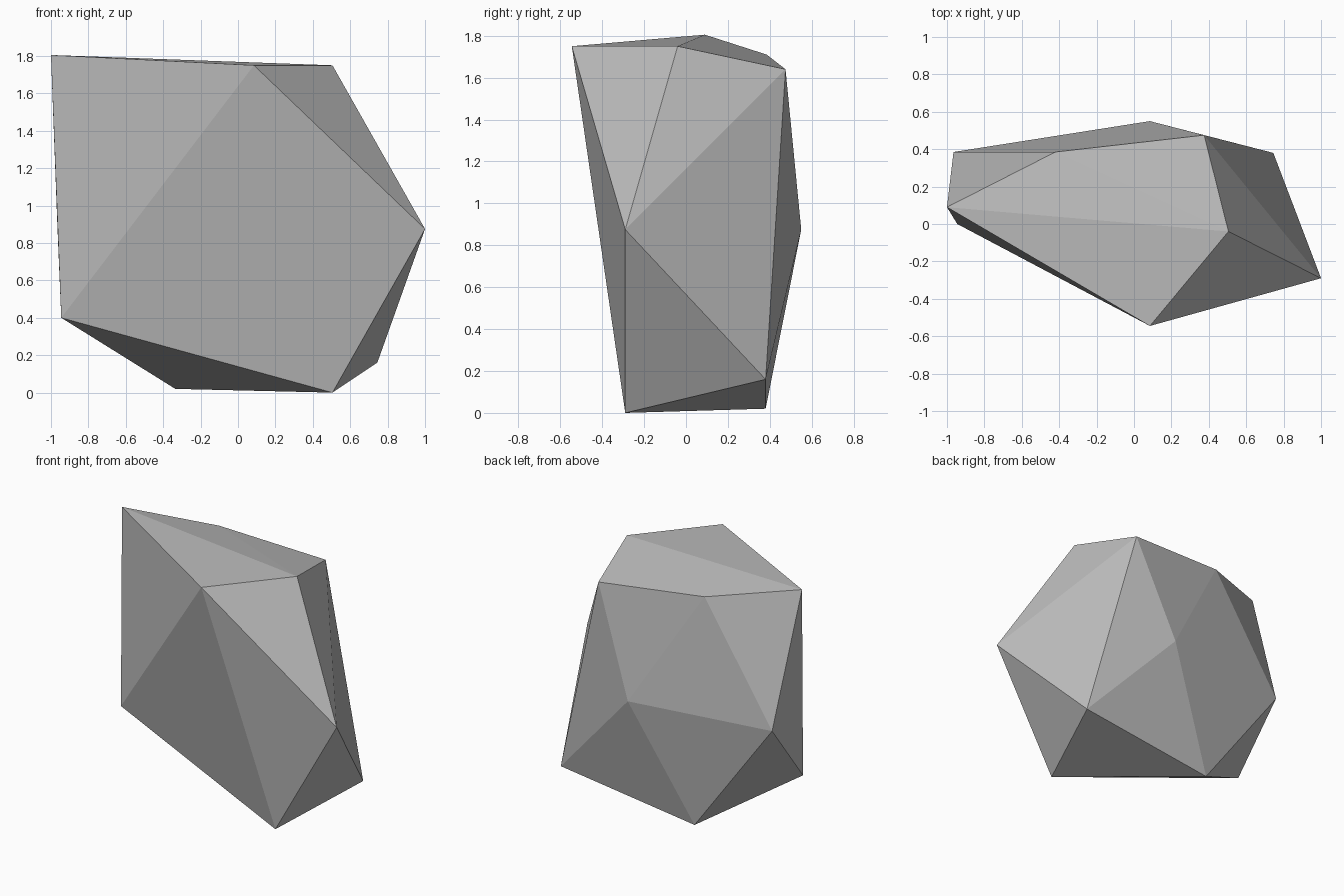
import bpy
import bmesh

cube = bpy.data.objects.get("Cube")
if cube:
    bpy.data.objects.remove(cube, do_unlink=True)

# Plain grey stone
stone = bpy.data.materials.new("stone_grey")
stone.use_nodes = True
grey = (0.5, 0.5, 0.5, 1)
stone.diffuse_color = grey
stone.node_tree.nodes["Principled BSDF"].inputs["Base Color"].default_value = grey

# Corners of the boulder, by level
crown = [(-1, 0.09, 1.805), (0.085, -0.545, 1.75), (0.505, -0.04, 1.75),
         (0.375, 0.475, 1.64), (-0.42, 0.385, 1.71)]
waist = [(1, -0.29, 0.875), (0.085, 0.55, 0.875), (-0.965, 0.385, 0.875)]
foot = [(-0.945, 0, 0.4), (0.745, 0.38, 0.16), (0.505, -0.29, 0), (-0.335, 0.38, 0.02)]

# Faceted boulder wrapped around the corners
bm = bmesh.new()
for corner in crown + waist + foot:
    bm.verts.new(corner)
bmesh.ops.convex_hull(bm, input=bm.verts[:])
bmesh.ops.recalc_face_normals(bm, faces=bm.faces[:])
mesh = bpy.data.meshes.new("boulder")
bm.to_mesh(mesh)
bm.free()
mesh.materials.append(stone)
boulder = bpy.data.objects.new("boulder", mesh)
bpy.context.collection.objects.link(boulder)
